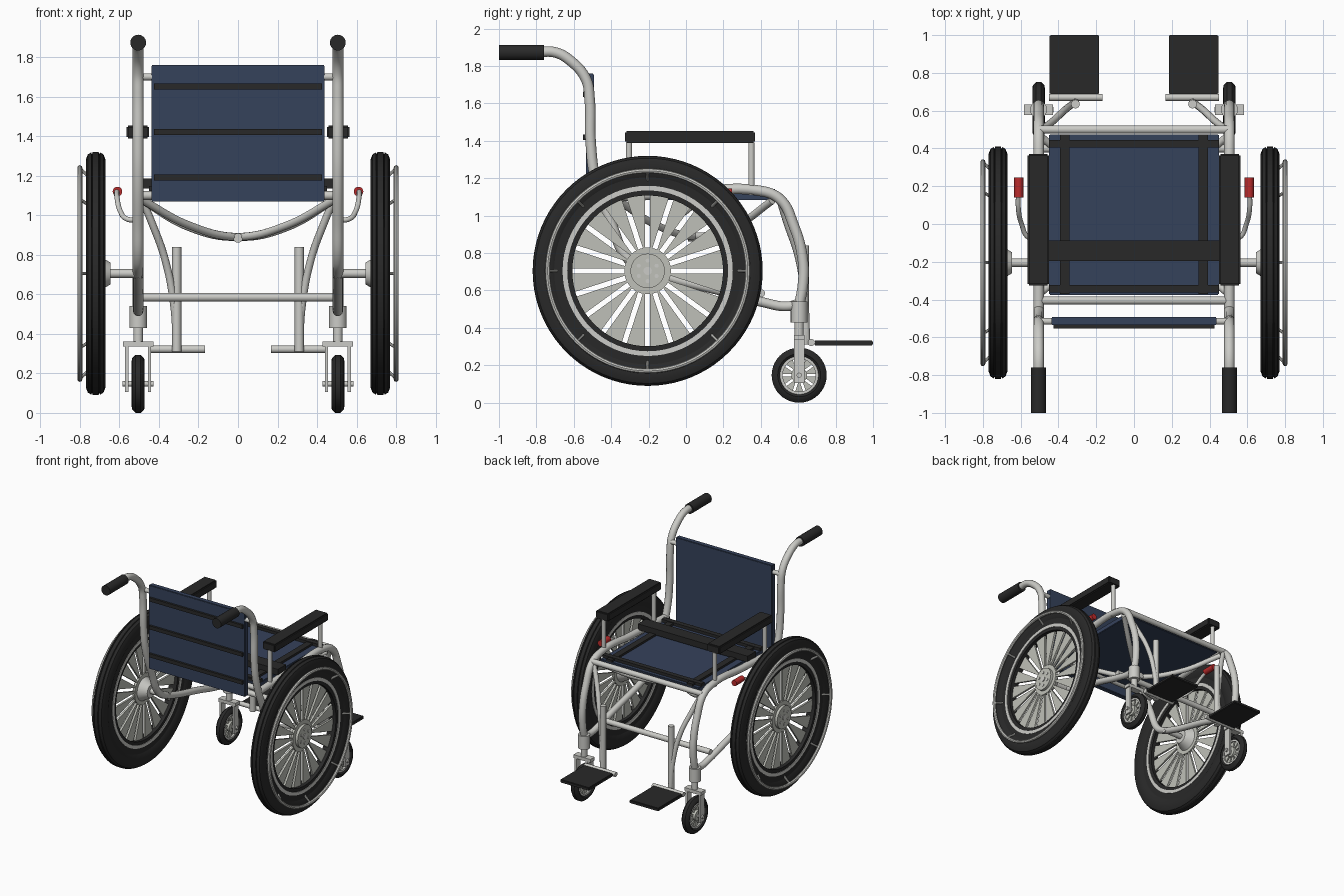
import bpy, bmesh, math
from mathutils import Vector, Matrix

cube = bpy.data.objects.get("Cube")
if cube:
    bpy.data.objects.remove(cube, do_unlink=True)


def material(name, rgb):
    m = bpy.data.materials.new(name)
    m.use_nodes = True
    m.diffuse_color = (*rgb, 1)
    bsdf = next(n for n in m.node_tree.nodes if n.type == 'BSDF_PRINCIPLED')
    bsdf.inputs["Base Color"].default_value = (*rgb, 1)
    return m


METAL = material("light grey metal", (0.60, 0.60, 0.57))
PLATE = material("spoke grey", (0.52, 0.53, 0.48))
BLACK = material("black rubber", (0.022, 0.022, 0.022))
BLUE = material("navy fabric", (0.036, 0.054, 0.105))
RED = material("red grip", (0.50, 0.025, 0.025))


def finish(name, mesh, mat, smooth=True):
    ob = bpy.data.objects.new(name, mesh)
    bpy.context.collection.objects.link(ob)
    mesh.materials.clear()
    mesh.materials.append(mat)
    if smooth:
        bpy.ops.object.select_all(action='DESELECT')
        ob.select_set(True)
        bpy.context.view_layer.objects.active = ob
        bpy.ops.object.shade_smooth_by_angle(angle=math.radians(35))
    return ob


def from_bm(name, bm, mat, smooth=True):
    bmesh.ops.recalc_face_normals(bm, faces=bm.faces)
    mesh = bpy.data.meshes.new(name)
    bm.to_mesh(mesh)
    bm.free()
    return finish(name, mesh, mat, smooth)


def box(name, lo, hi, mat, bevel=0.0):
    bm = bmesh.new()
    bmesh.ops.create_cube(bm, size=1)
    for v in bm.verts:
        v.co = Vector([lo[i] + (hi[i] - lo[i]) * (v.co[i] + 0.5) for i in range(3)])
    if bevel:
        bmesh.ops.bevel(bm, geom=bm.edges[:], offset=bevel, segments=2, affect='EDGES')
    return from_bm(name, bm, mat, bevel > 0)


def rod(name, a, b, r, mat, sides=20, r2=None):
    a, b = Vector(a), Vector(b)
    d = b - a
    bm = bmesh.new()
    bmesh.ops.create_cone(bm, cap_ends=True, segments=sides, radius1=r,
                          radius2=r if r2 is None else r2, depth=d.length)
    rot = Vector((0, 0, 1)).rotation_difference(d).to_matrix().to_4x4()
    bm.transform(Matrix.Translation((a + b) / 2) @ rot)
    return from_bm(name, bm, mat)


def tube(name, pts, r, mat):
    """Smooth bent tube through a few points."""
    cu = bpy.data.curves.new(name, 'CURVE')
    cu.dimensions = '3D'
    cu.bevel_depth, cu.bevel_resolution, cu.resolution_u = r, 4, 8
    cu.use_fill_caps = True
    sp = cu.splines.new('BEZIER')
    sp.bezier_points.add(len(pts) - 1)
    for p, co in zip(sp.bezier_points, pts):
        p.co = co
        p.handle_left_type = p.handle_right_type = 'AUTO'
    ob = bpy.data.objects.new(name + "_path", cu)
    bpy.context.collection.objects.link(ob)
    deps = bpy.context.evaluated_depsgraph_get()
    mesh = bpy.data.meshes.new_from_object(ob.evaluated_get(deps))
    bpy.data.objects.remove(ob, do_unlink=True)
    return finish(name, mesh, mat)


def lathe(name, profile, centre, mat, sides=64):
    """Closed (x offset, radius) profile turned around an x axis."""
    bm = bmesh.new()
    rings = [[bm.verts.new((centre[0] + x, centre[1] + r * math.cos(2 * math.pi * i / sides),
                            centre[2] + r * math.sin(2 * math.pi * i / sides)))
              for x, r in profile] for i in range(sides)]
    n = len(profile)
    for i in range(sides):
        p, q = rings[i], rings[(i + 1) % sides]
        for j in range(n):
            k = (j + 1) % n
            bm.faces.new((p[j], p[k], q[k], q[j]))
    return from_bm(name, bm, mat)


def ring(name, x0, x1, r0, r1, centre, mat, sides=64):
    return lathe(name, [(x0, r0), (x0, r1), (x1, r1), (x1, r0)], centre, mat, sides)


def spokes(name, centre, n, r0, r1, gap, half, mat):
    """Flat wedges separated by parallel-sided slots."""
    bm = bmesh.new()
    for i in range(n):
        mid = 2 * math.pi * (i + 0.5) / n
        outline = []
        for r, signs in ((r0, (-1, 1)), (r1, (1, 0, -1))):
            w = math.pi / n - math.asin(gap / 2 / r)
            outline += [(r * math.cos(mid + s * w), r * math.sin(mid + s * w)) for s in signs]
        sides = [[bm.verts.new((centre[0] + h, centre[1] + u, centre[2] + v)) for u, v in outline]
                 for h in (-half, half)]
        bm.faces.new(sides[0])
        bm.faces.new(sides[1][::-1])
        for j in range(len(outline)):
            k = (j + 1) % len(outline)
            bm.faces.new((sides[0][j], sides[0][k], sides[1][k], sides[1][j]))
    return from_bm(name, bm, mat, False)


TYRE = [(-.036, .50), (-.05, .53), (-.05, .575), (-.04, .602), (-.022, .613), (-.019, .603),
        (-.015, .615), (.015, .615), (.019, .603), (.022, .613), (.04, .602), (.05, .575),
        (.05, .53), (.036, .50)]

for s, side in ((1, "left"), (-1, "right")):
    X = 0.505 * s

    # Drive wheel
    c = (0.72 * s, -0.205, 0.705)
    lathe(side + "_tyre", TYRE, c, BLACK, 80)
    ring(side + "_rim_outer", -.036, .036, .452, .505, c, BLACK)
    ring(side + "_rim_band", -.039, .039, .43, .455, c, METAL)
    ring(side + "_rim_inner", -.034, .034, .403, .432, c, BLACK)
    spokes(side + "_spokes", c, 20, .11, .41, .027, .008, PLATE)
    rod(side + "_spoke_centre", (.71 * s, c[1], c[2]), (.73 * s, c[1], c[2]), .125, PLATE, 40)
    rod(side + "_hub_outer", (.72 * s, c[1], c[2]), (.752 * s, c[1], c[2]), .092, PLATE, 40)
    rod(side + "_hub_inner", (.72 * s, c[1], c[2]), (.645 * s, c[1], c[2]), .10, METAL, 32, .055)
    rod(side + "_axle", (.48 * s, c[1], c[2]), (.757 * s, c[1], c[2]), .022, METAL)
    for i in range(6):
        a = math.pi * (i + 0.5) / 3
        y, z = c[1] + .055 * math.cos(a), c[2] + .055 * math.sin(a)
        rod(side + "_hub_bolt", (.75 * s, y, z), (.757 * s, y, z), .011, METAL, 10)

    # Push rim and its struts
    lathe(side + "_push_rim", [(.08 + .013 * math.cos(t * math.pi / 4),
                                .535 + .013 * math.sin(t * math.pi / 4)) for t in range(8)]
          if s > 0 else [(-.08 + .013 * math.cos(t * math.pi / 4),
                          .535 + .013 * math.sin(t * math.pi / 4)) for t in range(8)], c, METAL, 80)
    for i in range(8):
        a = math.pi * i / 4
        rod(side + "_push_rim_strut",
            (.798 * s, c[1] + .53 * math.cos(a), c[2] + .53 * math.sin(a)),
            (.75 * s, c[1] + .485 * math.cos(a), c[2] + .485 * math.sin(a)), .008, METAL, 8)

    # Caster wheel and fork
    k = (X, .605, .147)
    lathe(side + "_caster_tyre", [(-.022, .10), (-.033, .115), (-.03, .13), (-.013, .147),
                                  (.013, .147), (.03, .13), (.033, .115), (.022, .10)], k, BLACK, 40)
    ring(side + "_caster_rim", -.024, .024, .088, .108, k, METAL, 40)
    spokes(side + "_caster_spokes", k, 10, .04, .09, .014, .012, PLATE)
    rod(side + "_caster_hub", (X - .03, *k[1:]), (X + .03, *k[1:]), .042, PLATE)
    rod(side + "_caster_axle", (X - .078, *k[1:]), (X + .078, *k[1:]), .014, METAL, 12)
    box(side + "_fork_crown", (X - .077, .577, .335), (X + .077, .633, .362), METAL)
    for t in (-1, 1):
        box(side + "_fork_leg", (X + t * .058 - .008, .577, .105),
            (X + t * .058 + .008, .633, .34), METAL)
    rod(side + "_caster_stem", (X, .605, .36), (X, .605, .44), .024, METAL)
    rod(side + "_caster_socket", (X, .605, .43), (X, .605, .54), .045, METAL)

    # Side frame tubes
    tube(side + "_back_post", [(X, -.80, 1.875), (X, -.70, 1.873), (X, -.62, 1.83), (X, -.535, 1.73),
                               (X, -.515, 1.62), (X, -.51, 1.4), (X, -.485, 1.2), (X, -.40, .96),
                               (X, -.31, .77), (X, -.205, .705)], .028, METAL)
    tube(side + "_seat_rail", [(X, -.45, 1.10), (X, 0, 1.12), (X, .38, 1.135), (X, .50, 1.09),
                               (X, .575, .95), (X, .625, .76), (X, .625, .63), (X, .605, .52)],
         .028, METAL)
    tube(side + "_lower_rail", [(X, -.205, .705), (X, -.08, .665), (X, .20, .595), (X, .42, .535),
                                (X, .54, .515), (X, .605, .53)], .026, METAL)
    rod(side + "_push_handle", (X, -1, 1.873), (X, -.76, 1.873), .04, BLACK, 24)

    # Armrest
    box(side + "_armrest", (.507 * s - .058, -.325, 1.388), (.507 * s + .058, .37, 1.453), BLACK, .008)
    for y in (-.305, .35):
        rod(side + "_armrest_post", (X, y, 1.11), (X, y, 1.39), .017, METAL, 14)

    # Brake lever
    tube(side + "_brake_lever", [(.52 * s, -.08, .975), (.56 * s, -.07, .98), (.595 * s, 0, 1.02),
                                 (.612 * s, .08, 1.09), (.613 * s, .15, 1.12)], .013, METAL)
    rod(side + "_brake_grip", (.61 * s, .14, 1.12), (.61 * s, .245, 1.12), .024, RED)

    # Footrest and hanger
    F = .31 * s
    tube(side + "_footrest_hanger", [(.49 * s, .50, 1.09), (.435 * s, .54, .96), (.37 * s, .60, .78),
                                     (.325 * s, .635, .55), (F, .645, .33)], .019, METAL)
    rod(side + "_footrest_post", (F, .635, .31), (F, .635, .84), .023, METAL)
    rod(side + "_footrest_bar", (.45 * s, .67, .322), (.168 * s, .67, .322), .019, METAL)
    box(side + "_foot_plate", (.316 * s - .132, .685, .307), (.316 * s + .132, 1.0, .333), BLACK, .005)

    # Short back rest connector
    rod(side + "_back_connector", (.43 * s, -.515, 1.70), (X, -.515, 1.70), .018, METAL)

    # Crossing brace under the seat
    tube(side + "_seat_brace", [(-.49 * s, -.36, 1.08), (-.25 * s, -.16, .95), (0, .05, .89),
                                (.25 * s, .26, .94), (.49 * s, .46, 1.08)], .02, METAL)

    # Lengthwise seat strap
    box(side + "_seat_strap", (.367 * s - .026, -.37, 1.12), (.367 * s + .026, .475, 1.142), BLACK)

# Cross bars
for name, y, z in (("front_bar", .50, 1.10), ("rear_bar", -.405, 1.10), ("lower_bar", .40, .585)):
    rod(name, (-.505, y, z), (.505, y, z), .022, METAL)
rod("brace_pivot", (0, .01, .885), (0, .09, .885), .024, METAL)

# Seat, back rest and straps
box("seat", (-.45, -.375, 1.085), (.45, .475, 1.125), BLUE, .004)
for y in (.425, -.342):
    box("seat_cross_strap", (-.45, y - .02, 1.12), (.45, y + .02, 1.148), BLACK)
box("lap_belt", (-.50, -.195, 1.135), (.50, -.088, 1.185), BLACK)
box("back_rest", (-.438, -.535, 1.07), (.438, -.493, 1.76), BLUE, .004)
for z in (1.19, 1.42, 1.65):
    box("back_strap", (-.425, -.552, z - .015), (.425, -.53, z + .015), BLACK)
